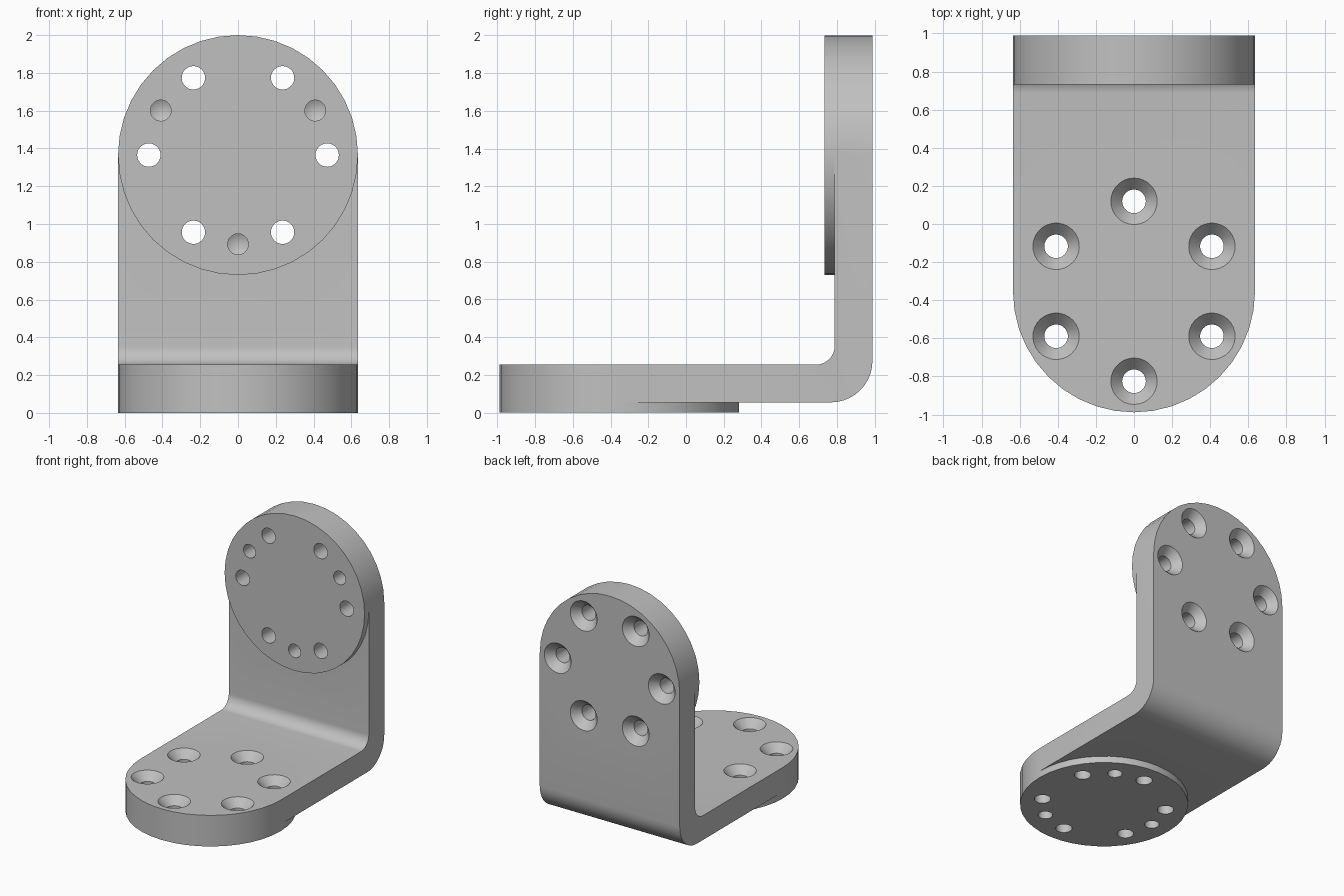
import bpy, bmesh
from math import pi, radians, sin, cos
from mathutils import Matrix, Vector

cube = bpy.data.objects.get("Cube")
if cube:
    bpy.data.objects.remove(cube, do_unlink=True)

R = 0.635          # half width and flange radius
BACK = 0.988       # rear face
TOP = 1.365        # centre height of the upright flange
FRONT = R - BACK   # centre of the foot flange in y
THICK = 0.255      # flange thickness including the raised pad
PAD = 0.055        # pad height above the plate
BOLT = 0.472       # bolt circle radius

grey = bpy.data.materials.new("metal grey")
grey.use_nodes = True
colour = (0.53, 0.53, 0.53, 1)
grey.diffuse_color = colour
grey.node_tree.nodes["Principled BSDF"].inputs["Base Color"].default_value = colour


def make_object(name, bm):
    bmesh.ops.recalc_face_normals(bm, faces=bm.faces)
    mesh = bpy.data.meshes.new(name)
    bm.to_mesh(mesh)
    bm.free()
    mesh.materials.append(grey)
    obj = bpy.data.objects.new(name, mesh)
    bpy.context.collection.objects.link(obj)
    return obj


def lathe(bm, profile, matrix, steps):
    """Turn an (r, z) profile around local z, then place it."""
    part = bmesh.new()
    verts = [part.verts.new((r, 0, z)) for r, z in profile]
    edges = [part.edges.new(pair) for pair in zip(verts, verts[1:])]
    bmesh.ops.spin(part, geom=verts + edges, cent=(0, 0, 0), axis=(0, 0, 1),
                   angle=2 * pi, steps=steps)
    bmesh.ops.remove_doubles(part, verts=part.verts, dist=1e-4)
    part.transform(matrix)
    temp = bpy.data.meshes.new("turned_part")
    part.to_mesh(temp)
    part.free()
    bm.from_mesh(temp)
    bpy.data.meshes.remove(temp)


def corner(cy, cz, r, start, end, steps=10):
    angles = [radians(start + (end - start) * i / steps) for i in range(steps + 1)]
    return [(cy + r * cos(a), cz + r * sin(a)) for a in angles]


def combine(target, tool, operation):
    mod = target.modifiers.new(operation, "BOOLEAN")
    mod.object, mod.operation, mod.solver = tool, operation, "EXACT"
    graph = bpy.context.evaluated_depsgraph_get()
    result = bpy.data.meshes.new_from_object(target.evaluated_get(graph))
    target.modifiers.clear()
    target.data = result
    bpy.data.objects.remove(tool, do_unlink=True)


# Bent plate: an L section with rounded bend, drawn across the width
inner = BACK - THICK + PAD
ro, ri = 0.22, 0.1
section = [(FRONT, PAD)]
section += corner(BACK - ro, PAD + ro, ro, -90, 0)
section += [(BACK, TOP), (inner, TOP)]
section += corner(inner - ri, THICK + ri, ri, 0, -90)
section += [(FRONT, THICK)]
bm = bmesh.new()
face = bm.faces.new([bm.verts.new((-R, y, z)) for y, z in section])
grown = bmesh.ops.extrude_face_region(bm, geom=[face])["geom"]
bmesh.ops.translate(bm, vec=Vector((2 * R, 0, 0)),
                    verts=[v for v in grown if isinstance(v, bmesh.types.BMVert)])
bracket = make_object("angle_bracket", bm)

# Each flange frame starts on its pad face with local z going into the metal
foot = Matrix.Translation((0, FRONT, 0))
upright = Matrix.Translation((0, BACK - THICK, TOP)) @ Matrix.Rotation(-pi / 2, 4, "X")

# Round flanges with raised pads
for name, frame in (("foot_flange", foot), ("upright_flange", upright)):
    bm = bmesh.new()
    lathe(bm, [(0, 0), (R, 0), (R, THICK), (0, THICK)], frame, 40)
    combine(bracket, make_object(name, bm), "UNION")

# Countersunk bolt holes and blind pin holes
bolt_hole = [(0, -0.05), (0.062, -0.05), (0.062, THICK - 0.065),
             (0.122, THICK), (0.122, THICK + 0.05), (0, THICK + 0.05)]
pin_hole = [(0, -0.05), (0.055, -0.05), (0.055, 0.12), (0, 0.15)]
for frame, bolt_start, pin_start in ((foot, 30, 60), (upright, 0, 90)):
    bm = bmesh.new()
    for profile, start, count in ((bolt_hole, bolt_start, 6), (pin_hole, pin_start, 3)):
        for i in range(count):
            turn = Matrix.Rotation(radians(start + 360 * i / count), 4, "Z")
            lathe(bm, profile, frame @ turn @ Matrix.Translation((BOLT, 0, 0)), 28)
    drill = make_object("hole_cutter", bm)
    drill.hide_render = True
    combine(bracket, drill, "DIFFERENCE")

# Smooth curved walls, crisp edges
bpy.ops.object.select_all(action="DESELECT")
bracket.select_set(True)
bpy.context.view_layer.objects.active = bracket
bpy.ops.object.shade_smooth_by_angle(angle=radians(25))
